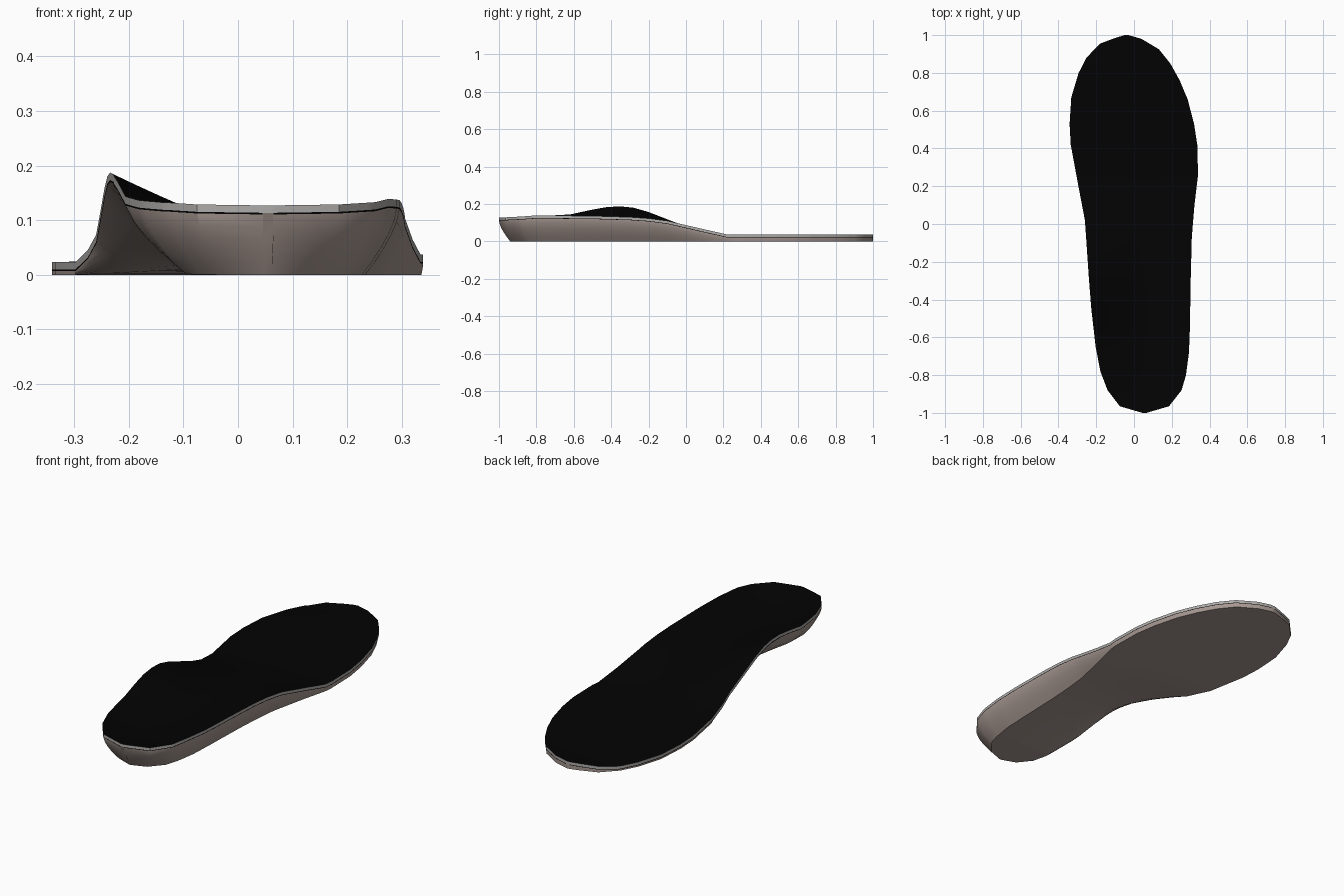
import bpy, bmesh, math

if "Cube" in bpy.data.objects:
    bpy.data.objects.remove(bpy.data.objects["Cube"])

# Rails as (y, x) and rim / centre-line heights as (y, z), heel to toe
LEFT = [(-1, .045), (-.965, -.075), (-.88, -.14), (-.78, -.178), (-.65, -.203), (-.45, -.226),
        (-.3, -.238), (-.05, -.255), (.02, -.26), (.22, -.298), (.42, -.335), (.53, -.341),
        (.67, -.332), (.8, -.293), (.88, -.252), (.955, -.18), (.985, -.1), (1, -.05)]
RIGHT = [(-1, .065), (-.965, .185), (-.88, .252), (-.8, .275), (-.68, .291), (-.55, .296),
         (-.3, .3), (-.07, .306), (.1, .32), (.26, .339), (.42, .335), (.53, .318), (.66, .284),
         (.76, .242), (.85, .192), (.925, .132), (.98, .04), (1, -.03)]
LEFT_Z = [(-1, .127), (-.9, .132), (-.75, .137), (-.62, .144), (-.5, .17), (-.42, .184), (-.35, .187),
          (-.28, .18), (-.2, .157), (-.1, .118), (0, .08), (.1, .045), (.22, .023), (.9, .023), (1, .036)]
RIGHT_Z = [(-1, .127), (-.88, .133), (-.8, .139), (-.5, .136), (-.3, .13), (-.2, .123),
           (-.1, .11), (0, .087), (.1, .064), (.22, .037), (1, .037)]
MID_Z = [(-1, .127), (-.965, .12), (-.85, .092), (-.6, .078), (-.35, .074), (-.15, .068),
         (0, .056), (.22, .031), (.9, .031), (1, .036)]
COLS = 12
FOAM, SEAM = .0135, .003


def interp(table, y):
    for (y0, v0), (y1, v1) in zip(table, table[1:]):
        if y <= y1:
            return v0 + (v1 - v0) * (y - y0) / (y1 - y0)
    return table[-1][1]


def material(name, rgb):
    m = bpy.data.materials.new(name)
    m.diffuse_color = (*rgb, 1)
    m.use_nodes = True
    m.node_tree.nodes["Principled BSDF"].inputs["Base Color"].default_value = m.diffuse_color
    return m


def top_row(y, drop=0):
    """Points across the cupped foot surface, lowered by drop."""
    xl, xr = interp(LEFT, y), interp(RIGHT, y)
    zl, zr, zc = interp(LEFT_Z, y), interp(RIGHT_Z, y), interp(MID_Z, y)
    row = []
    for i in range(COLS + 1):
        s = 2 * i / COLS - 1
        z = zc + ((zl - zc) * (-s) ** 1.15 if s < 0 else (zr - zc) * s ** 2)
        row.append((xl + (xr - xl) * i / COLS, y, max(z - drop, .004)))
    return row


def wall_point(p, side, half, k):
    """Point on the undercut side wall: k = 0 at the rim, 1 at the ground."""
    x, y, z = p
    inset = min(max(0, .6 * (z - .015)), half * .4)
    heel = max(0, (-.65 - y) / .35) ** 1.5 * .06
    # the inner side is hollowed out beneath the arch, fading into the heel
    reach = .4 if y > -.2 else .75
    arch = math.cos(math.pi / 2 * min(1, abs(y + .2) / reach)) ** 2 if side < 0 else 0
    inset += .16 * arch
    curve = k ** (1.5 - .5 * arch)
    base = min(.015 * arch, z / 2)
    return (x - side * inset * curve, y + heel * curve, base + (z - base) * (1 - k) ** (1 + arch))


def loft(name, sections, mats, row_mat, cap_mat):
    """Skin closed sections along the foot; row_mat picks the material per row."""
    bm = bmesh.new()
    rings = [[bm.verts.new(p) for p in s] for s in sections]
    n = len(rings[0])
    for a, b in zip(rings, rings[1:]):
        for i in range(n):
            j = (i + 1) % n
            bm.faces.new((a[i], a[j], b[j], b[i])).material_index = row_mat(i)
    for end in (rings[0], rings[-1]):
        bm.faces.new(end).material_index = cap_mat
    bmesh.ops.recalc_face_normals(bm, faces=bm.faces)
    me = bpy.data.meshes.new(name)
    bm.to_mesh(me)
    bm.free()
    for m in mats:
        me.materials.append(m)
    me.shade_smooth()
    me.set_sharp_from_angle(angle=math.radians(35))
    ob = bpy.data.objects.new(name, me)
    bpy.context.collection.objects.link(ob)
    return ob


black = material("black_fabric", (.0008, .0008, .0008))
grey = material("grey_foam", (.42, .41, .4))
brown = material("brown_base", (.38, .31, .28))

ys = sorted({y for t in (LEFT, RIGHT, LEFT_Z) for y, _ in t})

# Foam layer with black fabric on its upper face
foam = [top_row(y) + top_row(y, FOAM)[::-1] for y in ys]
loft("foam_top_layer", foam, [black, grey], lambda i: 0 if i < COLS else 1, 1)

# Base: dark seam line under the foam, undercut walls and flat sole
base = []
for y in ys:
    top, lip = top_row(y, FOAM), top_row(y, FOAM + SEAM)
    half = (top[-1][0] - top[0][0]) / 2
    steps = (.2, .4, .6, .8, 1)
    right = [wall_point(lip[-1], 1, half, k) for k in steps]
    left = [wall_point(lip[0], -1, half, k) for k in steps]
    base.append(top + [lip[-1]] + right + left[::-1] + [lip[0]])
last = len(base[0]) - 1
loft("support_base", base, [brown, black], lambda i: 1 if i in (COLS, last) else 0, 0)
